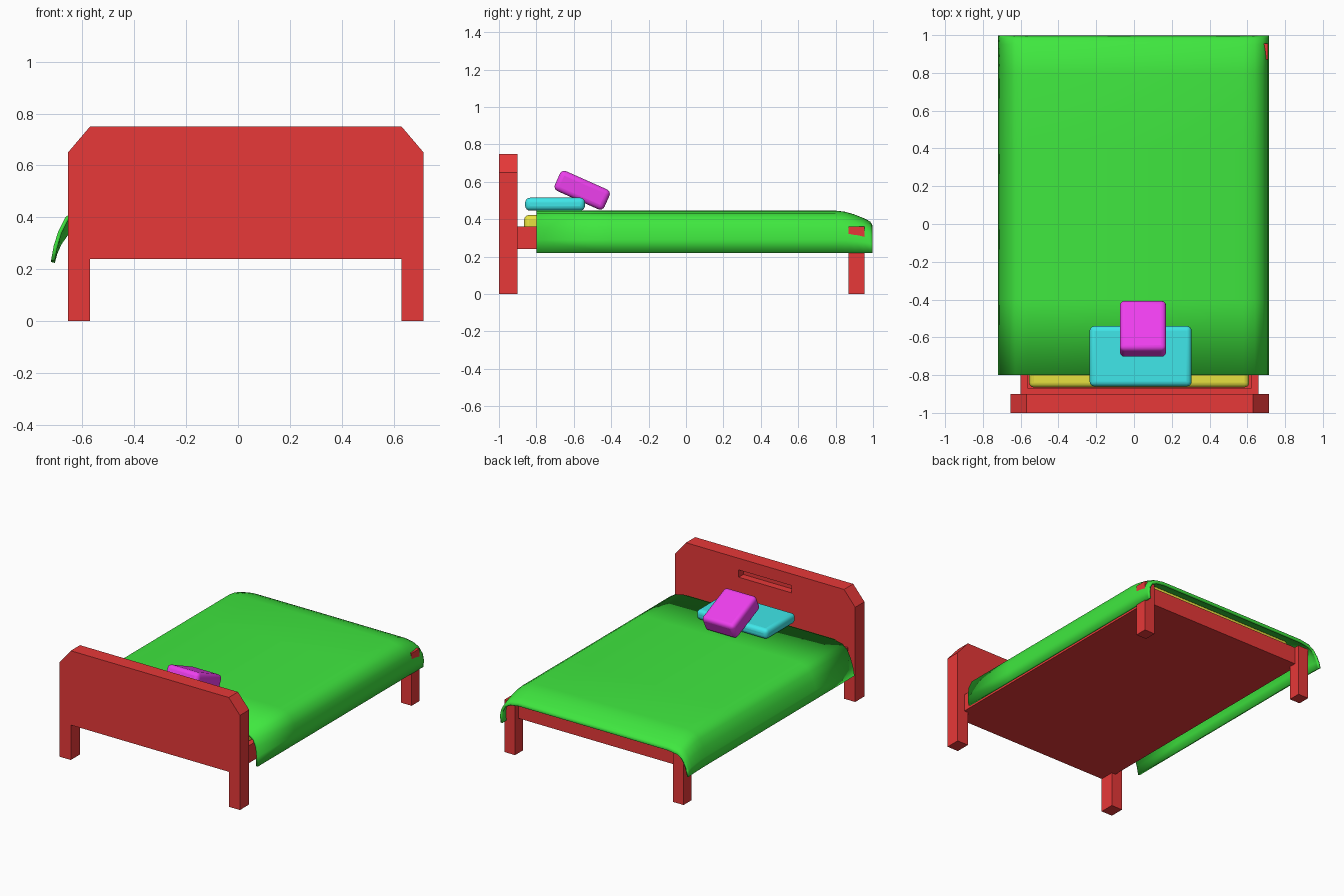
import bpy, bmesh, math
from mathutils import Vector

if "Cube" in bpy.data.objects:
    bpy.data.objects.remove(bpy.data.objects["Cube"])


def material(name, rgb):
    m = bpy.data.materials.new(name)
    m.diffuse_color = (*rgb, 1)
    m.use_nodes = True
    m.node_tree.nodes["Principled BSDF"].inputs["Base Color"].default_value = m.diffuse_color
    return m


RED = material("red wood", (0.8, 0.04, 0.04))
GREEN = material("green cloth", (0.05, 0.8, 0.05))
YELLOW = material("yellow cloth", (0.8, 0.75, 0.05))
CYAN = material("cyan cloth", (0.05, 0.8, 0.82))
MAGENTA = material("magenta cloth", (0.85, 0.05, 0.85))


def make_object(name, bm, mat):
    me = bpy.data.meshes.new(name)
    bm.to_mesh(me)
    bm.free()
    ob = bpy.data.objects.new(name, me)
    bpy.context.collection.objects.link(ob)
    if mat:
        me.materials.append(mat)
    return ob


def smooth(ob, angle=40):
    bpy.ops.object.select_all(action='DESELECT')
    ob.select_set(True)
    bpy.context.view_layer.objects.active = ob
    bpy.ops.object.shade_smooth_by_angle(angle=math.radians(angle))


def box(name, lo, hi, mat=RED, round_=0.0):
    lo, hi = Vector(lo), Vector(hi)
    bm = bmesh.new()
    bmesh.ops.create_cube(bm, size=1)
    for v in bm.verts:
        v.co = Vector(a * b for a, b in zip(v.co, hi - lo))
    ob = make_object(name, bm, mat)
    ob.location = (lo + hi) / 2
    if round_:
        bev = ob.modifiers.new("round", 'BEVEL')
        bev.width = round_
        bev.segments = 4
        smooth(ob)
    return ob


CX = 0.03  # centre line of the frame

# Headboard: outline with chamfered corners and two legs, plus a recess
half = [(0.60, 0.24), (0.60, 0), (0.685, 0), (0.685, 0.65), (0.60, 0.75)]
outline = [(CX + x, z) for x, z in half] + [(CX - x, z) for x, z in reversed(half)]
bm = bmesh.new()
face = bm.faces.new([bm.verts.new((x, -1.0, z)) for x, z in outline])
ext = bmesh.ops.extrude_face_region(bm, geom=[face])
for v in ext["geom"]:
    if isinstance(v, bmesh.types.BMVert):
        v.co.y = -0.9
bmesh.ops.recalc_face_normals(bm, faces=bm.faces)
headboard = make_object("headboard", bm, RED)
cutter = box("recess_cutter", (CX - 0.2, -0.95, 0.62), (CX + 0.2, -0.85, 0.67))
cutter.hide_render = True
cutter.hide_set(True)
cut = headboard.modifiers.new("recess", 'BOOLEAN')
cut.operation = 'DIFFERENCE'
cut.object = cutter
bpy.context.view_layer.objects.active = headboard
bpy.ops.object.modifier_apply(modifier=cut.name)
bpy.data.objects.remove(cutter)

# Frame rails, base panel and foot legs
for side, s in (("left", -1), ("right", 1)):
    a, b = sorted((CX + s * 0.59, CX + s * 0.63))
    box(side + "_rail", (a, -0.9, 0.24), (b, 0.92, 0.36))
    a, b = sorted((CX + s * 0.60, CX + s * 0.68))
    box(side + "_foot_leg", (a, 0.87, 0), (b, 0.955, 0.36))
box("head_rail", (CX - 0.59, -0.9, 0.24), (CX + 0.59, -0.87, 0.36))
box("foot_rail", (CX - 0.59, 0.88, 0.24), (CX + 0.59, 0.92, 0.36))
box("base_panel", (CX - 0.59, -0.87, 0.24), (CX + 0.59, 0.88, 0.26))

# Mattress
box("mattress", (CX - 0.585, -0.865, 0.262), (CX + 0.58, 0.875, 0.422), YELLOW, 0.025)

# Blanket: cross-section swept along the bed, sinking over the foot end
section = [(-0.72, 0.235), (-0.71, 0.29), (-0.693, 0.345), (-0.665, 0.40),
           (-0.63, 0.43), (-0.56, 0.445), (0, 0.446), (0.58, 0.445),
           (0.64, 0.432), (0.682, 0.405), (0.706, 0.355), (0.715, 0.29), (0.71, 0.22)]
stations = [(-0.8, 0), (-0.4, 0), (0, 0), (0.4, 0), (0.8, 0), (0.85, 0.006),
            (0.90, 0.02), (0.95, 0.04), (0.985, 0.058), (0.997, 0.078)]
bm = bmesh.new()
rows = [[bm.verts.new((x, y, 0.215 + (z - 0.215) * (1 - drop / 0.23)))
         for x, z in section] for y, drop in stations]
for r0, r1 in zip(rows, rows[1:]):
    for i in range(len(section) - 1):
        bm.faces.new((r0[i], r0[i + 1], r1[i + 1], r1[i]))
blanket = make_object("blanket", bm, GREEN)
sol = blanket.modifiers.new("thickness", 'SOLIDIFY')
sol.thickness = 0.015
sol.offset = -1
smooth(blanket, 50)

# Pillow and tilted cushion
box("pillow", (-0.235, -0.86, 0.446), (0.305, -0.54, 0.515), CYAN, 0.026)
cushion = box("cushion", (-0.075, -0.70, 0.497), (0.17, -0.41, 0.613), MAGENTA, 0.026)
cushion.rotation_euler.x = math.radians(-24)
